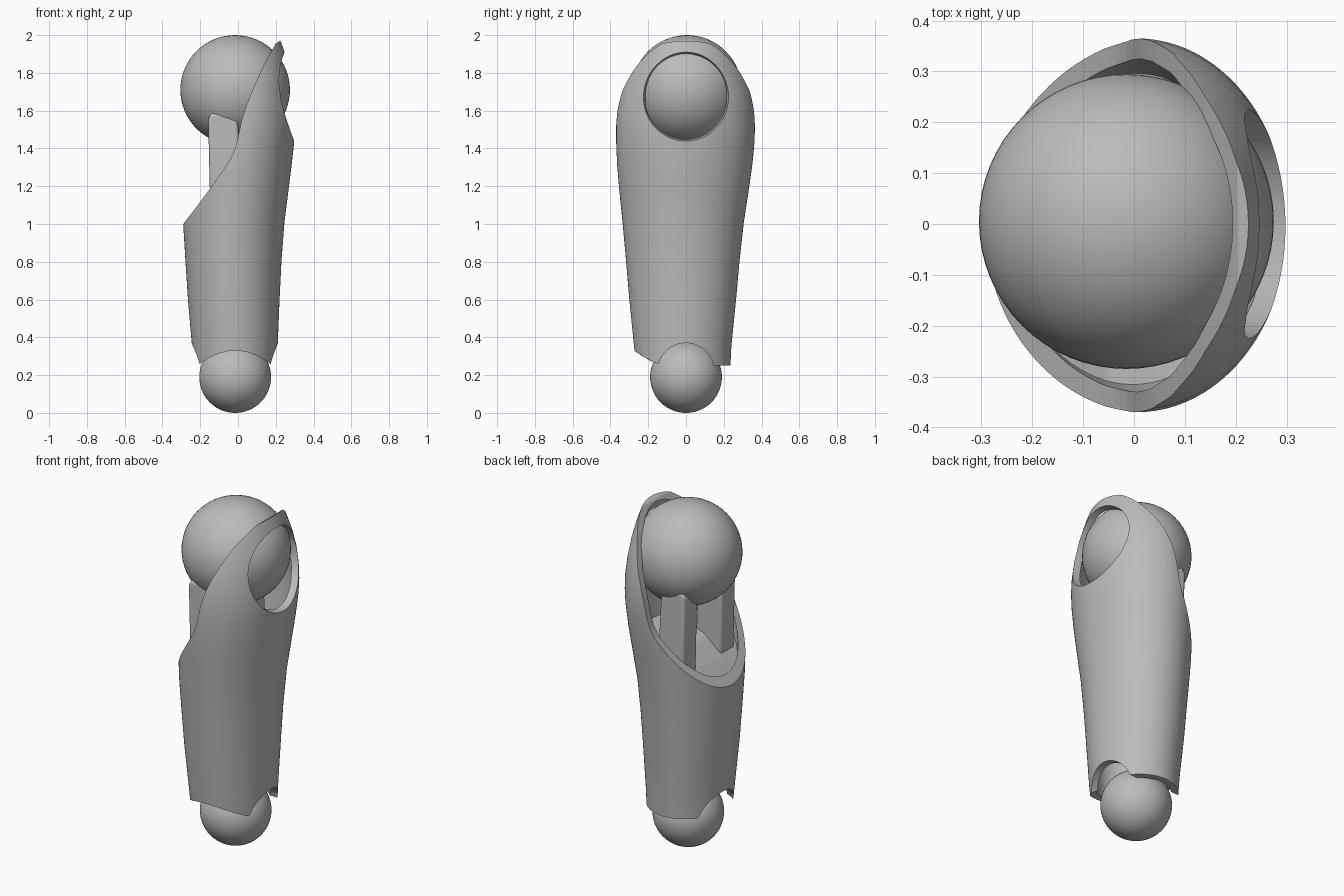
import bpy, bmesh
from math import cos, sin, pi, radians
from mathutils import Matrix

if "Cube" in bpy.data.objects:
    bpy.data.objects.remove(bpy.data.objects["Cube"], do_unlink=True)

grey = bpy.data.materials.new("plain_grey")
grey.use_nodes = True
grey.diffuse_color = (0.5, 0.5, 0.5, 1)
grey.node_tree.nodes["Principled BSDF"].inputs["Base Color"].default_value = (0.5, 0.5, 0.5, 1)


def make(name, bm):
    bmesh.ops.recalc_face_normals(bm, faces=bm.faces)
    mesh = bpy.data.meshes.new(name)
    bm.to_mesh(mesh)
    bm.free()
    mesh.materials.append(grey)
    obj = bpy.data.objects.new(name, mesh)
    bpy.context.collection.objects.link(obj)
    return obj


def activate(obj):
    bpy.ops.object.select_all(action='DESELECT')
    obj.select_set(True)
    bpy.context.view_layer.objects.active = obj


def smooth(obj, angle=35):
    activate(obj)
    bpy.ops.object.shade_smooth_by_angle(angle=radians(angle))


def ball(name, centre, radius):
    bm = bmesh.new()
    bmesh.ops.create_uvsphere(bm, u_segments=64, v_segments=32, radius=radius,
                              matrix=Matrix.Translation(centre))
    smooth(make(name, bm))


def prism(name, points, y0, y1):
    """Extrude an x-z outline along y."""
    bm = bmesh.new()
    face = bm.faces.new([bm.verts.new((x, y0, z)) for x, z in points])
    new = bmesh.ops.extrude_face_region(bm, geom=[face])["geom"]
    bmesh.ops.translate(bm, vec=(0, y1 - y0, 0),
                        verts=[v for v in new if isinstance(v, bmesh.types.BMVert)])
    return make(name, bm)


def cone_x(name, x0, x1, r0, r1, z):
    """Cone or cylinder along x."""
    bm = bmesh.new()
    place = Matrix.Translation(((x0 + x1) / 2, 0, z)) @ Matrix.Rotation(pi / 2, 4, 'Y')
    bmesh.ops.create_cone(bm, cap_ends=True, segments=64, radius1=r0, radius2=r1,
                          depth=x1 - x0, matrix=place)
    return make(name, bm)


def cut(obj, cutter):
    mod = obj.modifiers.new("cut", 'BOOLEAN')
    mod.operation, mod.solver, mod.object = 'DIFFERENCE', 'EXACT', cutter
    activate(obj)
    bpy.ops.object.modifier_apply(modifier=mod.name)
    bpy.data.objects.remove(cutter, do_unlink=True)


# Sleeve sections: height, x range, y range
SECTIONS = [
    (0.25, -0.235, 0.205, -0.265, 0.235), (0.35, -0.243, 0.21, -0.275, 0.24),
    (0.6, -0.265, 0.22, -0.30, 0.265), (0.8, -0.278, 0.23, -0.317, 0.283),
    (1.0, -0.29, 0.245, -0.335, 0.305), (1.2, -0.29, 0.27, -0.355, 0.335),
    (1.32, -0.29, 0.285, -0.365, 0.352), (1.44, -0.29, 0.298, -0.37, 0.363),
    (1.52, -0.29, 0.302, -0.37, 0.365), (1.6, -0.29, 0.3, -0.365, 0.362),
    (1.7, -0.29, 0.29, -0.35, 0.35), (1.8, -0.275, 0.274, -0.318, 0.318),
    (1.9, -0.25, 0.25, -0.275, 0.275), (1.97, -0.23, 0.225, -0.25, 0.25),
    (2.05, -0.19, 0.19, -0.2, 0.2),
]


def sleeve_body(name, inset=0.0, low=0.0, high=3.0, segments=96):
    """Loft of elliptical sections with capped ends."""
    bm = bmesh.new()
    rings = []
    for z, xa, xb, ya, yb in SECTIONS:
        if low <= z <= high:
            rings.append([bm.verts.new((
                (xa + xb) / 2 + ((xb - xa) / 2 - inset) * cos(2 * pi * i / segments),
                (ya + yb) / 2 + ((yb - ya) / 2 - inset) * sin(2 * pi * i / segments), z))
                for i in range(segments)])
    for a, b in zip(rings, rings[1:]):
        for i in range(segments):
            j = (i + 1) % segments
            bm.faces.new((a[i], a[j], b[j], b[i]))
    bm.faces.new(rings[0][::-1])
    bm.faces.new(rings[-1])
    return make(name, bm)


# Outer sleeve, hollowed
sleeve = sleeve_body("sleeve")
hollow = sleeve_body("hollow", inset=0.04)
hollow.scale.z = 1.4
hollow.scale.z = 1.0
for v in hollow.data.vertices:
    if v.co.z < 0.3:
        v.co.z -= 0.1
    elif v.co.z > 2.0:
        v.co.z += 0.1
cut(sleeve, hollow)

# Swept opening along the upper right side
RIM = [(-0.32, 0.96), (-0.29, 1.0), (-0.22, 1.09), (-0.15, 1.185), (-0.09, 1.27),
       (-0.04, 1.345), (-0.015, 1.4), (0.0, 1.46), (0.02, 1.55), (0.045, 1.63),
       (0.09, 1.74), (0.14, 1.85), (0.2, 1.955), (0.225, 1.97), (0.4, 1.93)]
cut(sleeve, prism("opening", RIM + [(0.4, 2.4), (-0.6, 2.4), (-0.6, 0.96)], -1, 1))

# Round side hole with a tapered wall
cut(sleeve, cone_x("side_hole", 0.0, 0.45, 0.175, 0.275, 1.68))

# Lower notches at both sides and the arch in the front
cut(sleeve, cone_x("lower_notch", -0.6, 0.6, 0.15, 0.15, 0.22))
arch = [(-0.3 + 0.05 * i, 0.33 - 2.0 * (-0.285 + 0.05 * i) ** 2) for i in range(13)]
cut(sleeve, prism("front_arch", arch + [(0.3, 0.0), (-0.3, 0.0)], -0.6, -0.05))
smooth(sleeve)

# Inner core with a sloping floor
core = sleeve_body("inner_core", inset=0.02, low=0.5, high=1.45)
FLOOR = [(-0.5, 0.75), (-0.27, 0.96), (-0.15, 1.1), (-0.05, 1.19), (0.05, 1.23), (0.5, 1.26)]
cut(core, prism("floor_cut", FLOOR + [(0.5, 1.8), (-0.5, 1.8)], -1, 1))
smooth(core)

# Two posts carrying the upper ball
for side, name in ((-1, "front_post"), (1, "back_post")):
    ya, yb = sorted((side * 0.11, side * 0.24))
    post = prism(name, [(-0.145, 1.0), (0.03, 1.0), (0.0, 1.54), (-0.05, 1.575),
                        (-0.14, 1.59), (-0.158, 1.56)], ya, yb)
    bevel = post.modifiers.new("rounding", 'BEVEL')
    bevel.width, bevel.segments = 0.025, 4
    smooth(post)

# Joint balls
ball("upper_ball", (-0.015, 0.005, 1.71), 0.29)
ball("lower_ball", (-0.015, 0, 0.19), 0.19)
